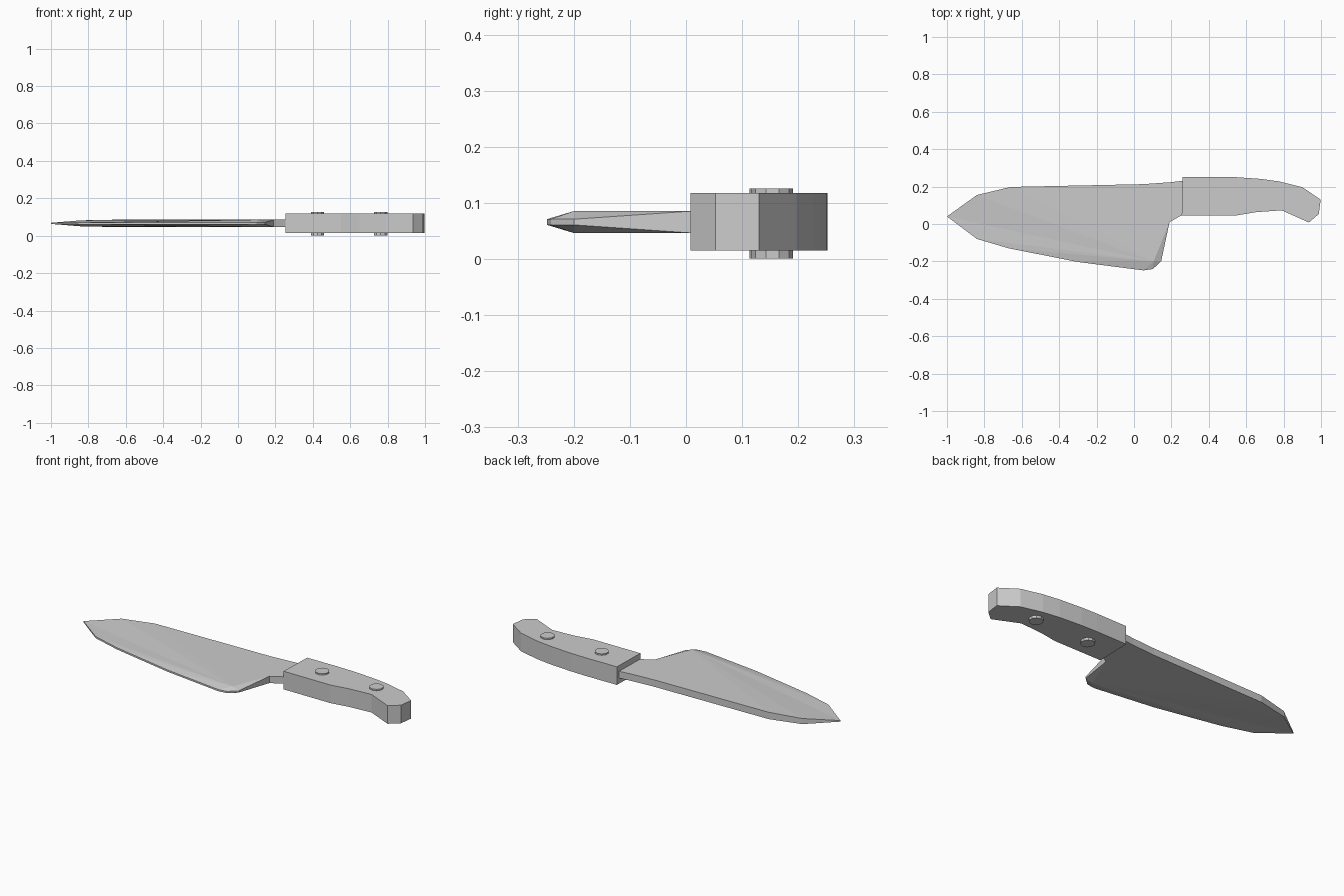
import bpy, bmesh

cube = bpy.data.objects.get("Cube")
if cube:
    bpy.data.objects.remove(cube, do_unlink=True)

MID = 0.066  # height of the knife's middle plane

grey = bpy.data.materials.new("plain grey")
grey.use_nodes = True
colour = (0.6, 0.6, 0.6, 1)
grey.diffuse_color = colour
grey.node_tree.nodes["Principled BSDF"].inputs["Base Color"].default_value = colour


def finish(name, bm):
    bmesh.ops.recalc_face_normals(bm, faces=bm.faces)
    mesh = bpy.data.meshes.new(name)
    bm.to_mesh(mesh)
    bm.free()
    mesh.materials.append(grey)
    obj = bpy.data.objects.new(name, mesh)
    bpy.context.collection.objects.link(obj)
    return obj


# Blade: outline points carry a half thickness, thick spine to thin cutting edge
SPINE, EDGE = 0.0195, 0.005
spine = [(-0.66, 0.198), (0.05, 0.213), (0.19, 0.223)]
edge = [(-0.84, -0.08), (-0.67, -0.13), (-0.3, -0.203), (0.05, -0.248),
        (0.1, -0.241), (0.145, -0.2)]
ring = [(x, y, SPINE) for x, y in reversed(spine)]
ring += [(-0.84, 0.155, 0.016), (-1.0, 0.04, 0.003)]
ring += [(x, y, EDGE) for x, y in edge]
ring += [(0.19, 0.01, SPINE)]
neck = [(0.27, 0.055, SPINE), (0.27, 0.232, SPINE)]
heel_ridge = (0.105, -0.2, SPINE)

bm = bmesh.new()
sides = []
for sign in (1, -1):
    def add(p):
        return bm.verts.new((p[0], p[1], MID + sign * p[2]))
    rim = [add(p) for p in ring]
    tang = [add(p) for p in neck]
    ridge = add(heel_ridge)
    for a, b in zip(rim, rim[1:] + rim[:1]):
        bm.faces.new((ridge, a, b))
    bm.faces.new((rim[-1], tang[0], tang[1], rim[0]))
    sides.append(rim + tang)
top, bottom = sides
for i in range(len(top)):
    j = (i + 1) % len(top)
    bm.faces.new((top[i], top[j], bottom[j], bottom[i]))
finish("blade", bm)

# Handle: extruded curved grip outline
grip = [(0.255, 0.045), (0.26, 0.25), (0.45, 0.252), (0.55, 0.25), (0.68, 0.241),
        (0.78, 0.227), (0.9, 0.197), (0.998, 0.13), (0.988, 0.053),
        (0.935, 0.008), (0.79, 0.073), (0.65, 0.063), (0.55, 0.046)]
bm = bmesh.new()
base = bm.faces.new([bm.verts.new((x, y, 0.015)) for x, y in grip])
top = bmesh.ops.extrude_face_region(bm, geom=[base], use_keep_orig=True)["geom"]
bmesh.ops.translate(bm, vec=(0, 0, 0.103),
                    verts=[v for v in top if isinstance(v, bmesh.types.BMVert)])
finish("handle", bm)

# Rivets: pins standing proud of both handle faces
for name, x, y in (("front_rivet", 0.425, 0.15), ("rear_rivet", 0.763, 0.154)):
    bm = bmesh.new()
    bmesh.ops.create_cone(bm, cap_ends=True, segments=10, radius1=0.037,
                          radius2=0.037, depth=0.125)
    finish(name, bm).location = (x, y, 0.0635)
